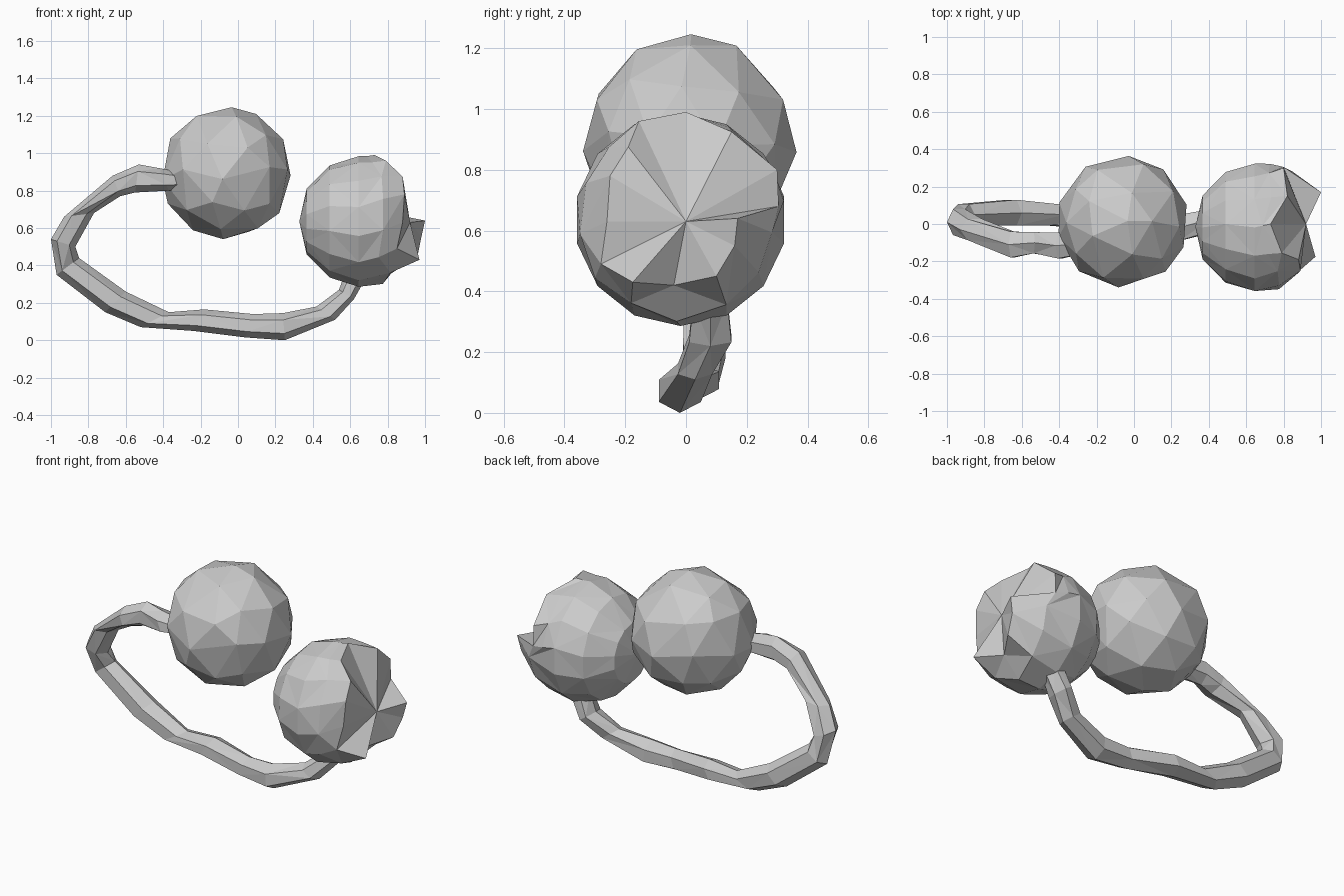
import bpy, bmesh, math, random
from mathutils import Vector

if "Cube" in bpy.data.objects:
    bpy.data.objects.remove(bpy.data.objects["Cube"])

random.seed(4)


def finish(name, bm):
    bmesh.ops.recalc_face_normals(bm, faces=bm.faces)
    me = bpy.data.meshes.new(name)
    bm.to_mesh(me)
    bm.free()
    ob = bpy.data.objects.new(name, me)
    bpy.context.collection.objects.link(ob)
    return ob


def skin_rings(bm, rings, closed_start=None, closed_end=None):
    """Join rings of equal size with triangles, then close the ends flat or to apex points."""
    vs = [[bm.verts.new(p) for p in r] for r in rings]
    n = len(vs[0])
    for k, (a, b) in enumerate(zip(vs, vs[1:])):
        for i in range(n):
            j = (i + 1) % n
            if (i + k) % 2:
                tris = ((a[i], a[j], b[j]), (a[i], b[j], b[i]))
            else:
                tris = ((a[i], a[j], b[i]), (a[j], b[j], b[i]))
            for t in tris:
                bm.faces.new(t)
    for ring, tip in ((vs[0], closed_start), (vs[-1], closed_end)):
        if tip is None:
            bm.faces.new(ring)
        else:
            c = bm.verts.new(tip)
            for i in range(n):
                bm.faces.new((ring[i], ring[(i + 1) % n], c))


# Upper ball: faceted, slightly irregular sphere
bm = bmesh.new()
bmesh.ops.create_icosphere(bm, subdivisions=2, radius=0.354)
for v in bm.verts:
    j = Vector([random.uniform(-1, 1) for _ in range(3)]) * 0.035
    v.co = (v.co + j).normalized() * 0.354 + Vector((-0.061, 0.013, 0.893))
bmesh.ops.dissolve_limit(bm, angle_limit=math.radians(13),
                         verts=bm.verts, edges=bm.edges)
finish("upper_ball", bm)

# Side ball: rounded body whose right end is a ragged rim fanned to a hollow centre
rim = [(0.73, 0.00, 0.99), (0.82, 0.15, 0.925), (0.80, 0.30, 0.80),
       (0.80, 0.305, 0.68), (1.00, 0.17, 0.64), (0.98, 0.16, 0.55),
       (0.96, 0.10, 0.45), (0.87, -0.04, 0.42), (0.97, -0.175, 0.43),
       (0.85, -0.28, 0.49), (0.88, -0.26, 0.63), (0.89, -0.25, 0.78),
       (0.88, -0.19, 0.875), (0.79, -0.155, 0.96)]
centre = Vector((0.67, -0.018, 0.635))
R = 0.35
rings = []
for k, lat in enumerate((150, 121, 94)):
    t = math.radians(lat)
    ring = []
    for i in range(14):
        a = 2 * math.pi * (i + 0.12 * (k % 2)) / 14
        ring.append(centre + R * Vector((math.cos(t), math.sin(t) * math.sin(a),
                                         math.sin(t) * math.cos(a))))
    rings.append(ring)
# bulging ring halfway to the rim
rings.append([centre + ((p + Vector(q)) / 2 - centre).normalized() * R
              for p, q in zip(rings[-1], rim)])
rings.append(rim)
bm = bmesh.new()
skin_rings(bm, rings, (0.328, -0.015, 0.635), (0.92, 0, 0.63))
finish("side_ball", bm)

# Open band: outer x, outer z, inner x, inner z, centre y
path = [(-0.32, 0.90, -0.30, 0.81, -0.11), (-0.42, 0.92, -0.37, 0.80, -0.115),
        (-0.53, 0.94, -0.55, 0.79, -0.10), (-0.67, 0.88, -0.63, 0.77, -0.11),
        (-0.93, 0.66, -0.77, 0.68, -0.03), (-1.00, 0.54, -0.87, 0.50, 0.01),
        (-0.97, 0.35, -0.85, 0.44, 0.05), (-0.71, 0.15, -0.60, 0.26, 0.06),
        (-0.52, 0.07, -0.37, 0.15, 0.05), (-0.24, 0.05, -0.18, 0.165, 0.04),
        (0.04, 0.015, 0.08, 0.14, -0.01), (0.25, 0.00, 0.24, 0.145, -0.02),
        (0.52, 0.11, 0.42, 0.18, 0.03), (0.62, 0.22, 0.54, 0.27, 0.08),
        (0.70, 0.36, 0.58, 0.38, 0.08)]
rings = []
for k, (xo, zo, xi, zi, y) in enumerate(path):
    mid = Vector(((xo + xi) / 2, y, (zo + zi) / 2))
    half = Vector(((xo - xi) / 2, 0, (zo - zi) / 2))
    w = 0.08 if k % 2 else 0.065
    rings.append([mid + half * math.cos(a) + Vector((0, w * math.sin(a), 0))
                  for a in (i * math.pi / 3 for i in range(6))])
bm = bmesh.new()
skin_rings(bm, rings)
finish("open_band", bm)
